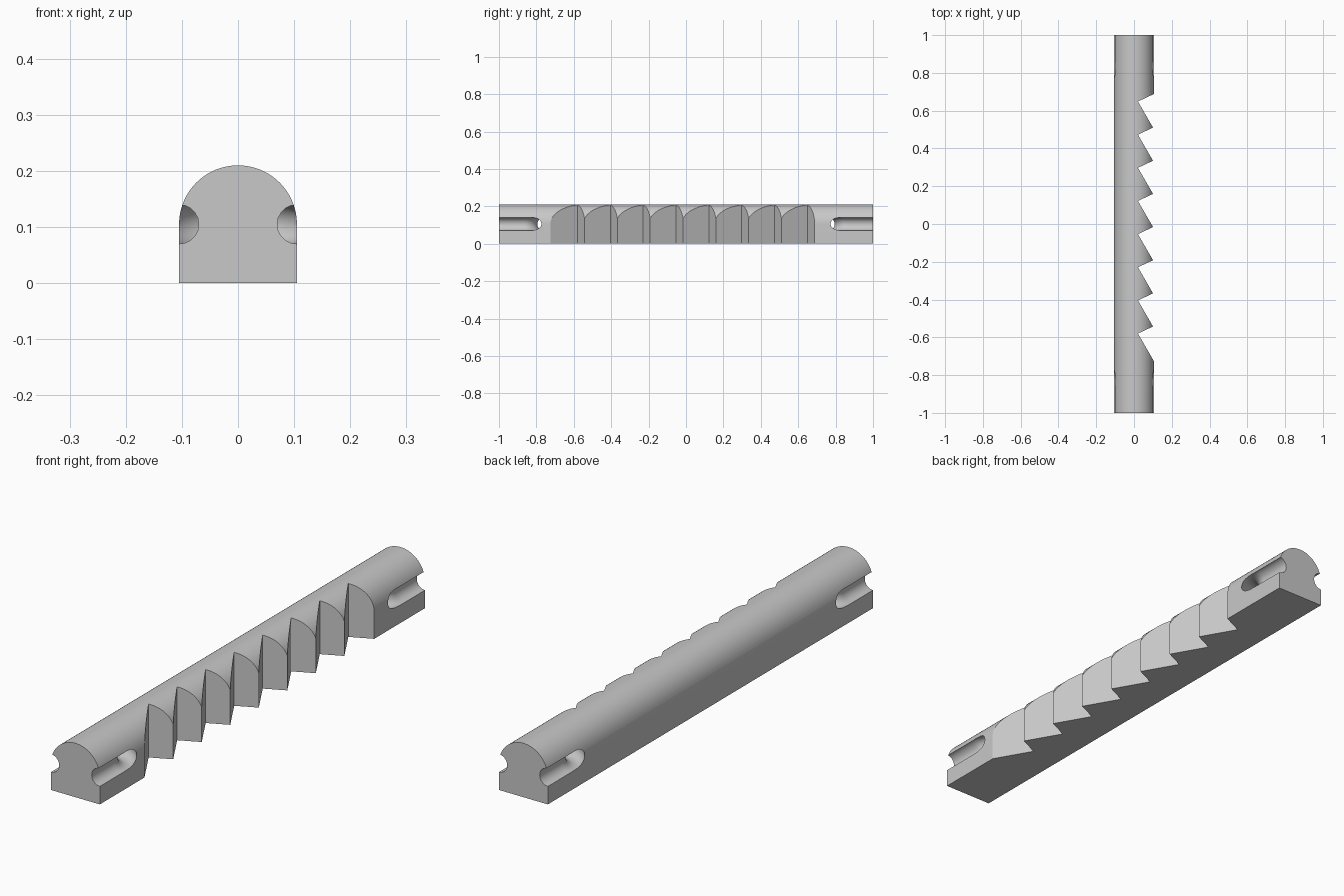
import bpy, bmesh, math

if "Cube" in bpy.data.objects:
    bpy.data.objects.remove(bpy.data.objects["Cube"], do_unlink=True)

R = 0.105          # half width of the bar and radius of its round top
GROOVE = 0.035     # radius of the cord channel
BEND_Y = 0.865     # centre of each channel bend
ROOT_X, ROOT_Y = 0.021, -0.58
PITCH, TEETH = 0.1755, 8
STEEP, SHALLOW = 0.469, 1.732

grey = bpy.data.materials.new("plain grey")
grey.use_nodes = True
grey.diffuse_color = (0.58, 0.58, 0.58, 1)
grey.node_tree.nodes["Principled BSDF"].inputs["Base Color"].default_value = grey.diffuse_color


def prism(name, points, direction):
    """Extrude a closed outline along a direction."""
    bm = bmesh.new()
    face = bm.faces.new([bm.verts.new(p) for p in points])
    new = bmesh.ops.extrude_face_region(bm, geom=[face])["geom"]
    bmesh.ops.translate(bm, vec=direction, verts=[g for g in new if isinstance(g, bmesh.types.BMVert)])
    bmesh.ops.recalc_face_normals(bm, faces=bm.faces)
    mesh = bpy.data.meshes.new(name)
    bm.to_mesh(mesh)
    bm.free()
    obj = bpy.data.objects.new(name, mesh)
    bpy.context.collection.objects.link(obj)
    return obj


def activate(obj):
    bpy.ops.object.select_all(action="DESELECT")
    obj.select_set(True)
    bpy.context.view_layer.objects.active = obj


def cord_channel(side):
    """Tube that runs in along one flank, bends round and leaves by the other."""
    arc = [math.pi * i / 32 for i in range(33)]
    path = [(R, -1.1)] + [(R * math.cos(a), -BEND_Y + R * math.sin(a)) for a in arc] + [(-R, -1.1)]
    curve = bpy.data.curves.new("channel_cutter", "CURVE")
    curve.dimensions = "3D"
    curve.bevel_depth, curve.bevel_resolution = GROOVE, 8
    curve.use_fill_caps = True
    spline = curve.splines.new("POLY")
    spline.points.add(len(path) - 1)
    for point, (x, y) in zip(spline.points, path):
        point.co = (x, -side * y, R, 1)
    obj = bpy.data.objects.new("channel_cutter", curve)
    bpy.context.collection.objects.link(obj)
    activate(obj)
    bpy.ops.object.convert(target="MESH")
    obj = bpy.context.object
    bm = bmesh.new()
    bm.from_mesh(obj.data)
    bmesh.ops.remove_doubles(bm, verts=bm.verts, dist=1e-5)
    bmesh.ops.recalc_face_normals(bm, faces=bm.faces)
    bm.to_mesh(obj.data)
    bm.free()
    return obj


def cut(target, cutter):
    cutter.hide_render = True
    mod = target.modifiers.new("cut", "BOOLEAN")
    mod.operation, mod.solver, mod.object = "DIFFERENCE", "EXACT", cutter
    activate(target)
    bpy.ops.object.modifier_apply(modifier=mod.name)
    bpy.data.objects.remove(cutter, do_unlink=True)


# Round-topped bar
outline = [(-R, -1, 0), (R, -1, 0)]
outline += [(R * math.cos(math.pi * i / 48), -1, R + R * math.sin(math.pi * i / 48)) for i in range(49)]
bar = prism("notched_bar", outline, (0, 2, 0))

# Row of saw-tooth notches down the left flank
reach = 0.15
depth = PITCH / (STEEP + SHALLOW)
saw = [(reach, ROOT_Y - SHALLOW * (reach - ROOT_X))]
for k in range(TEETH):
    root = ROOT_Y + k * PITCH
    saw.append((ROOT_X, root))
    if k < TEETH - 1:
        saw.append((ROOT_X + depth, root + STEEP * depth))
saw.append((reach, root + STEEP * (reach - ROOT_X)))
cut(bar, prism("tooth_cutter", [(x, y, -0.1) for x, y in saw], (0, 0, 0.5)))

# Cord channels at both ends
for side in (-1, 1):
    cut(bar, cord_channel(side))

bar.data.materials.clear()
bar.data.materials.append(grey)
activate(bar)
bpy.ops.object.shade_smooth_by_angle(angle=math.radians(25))
